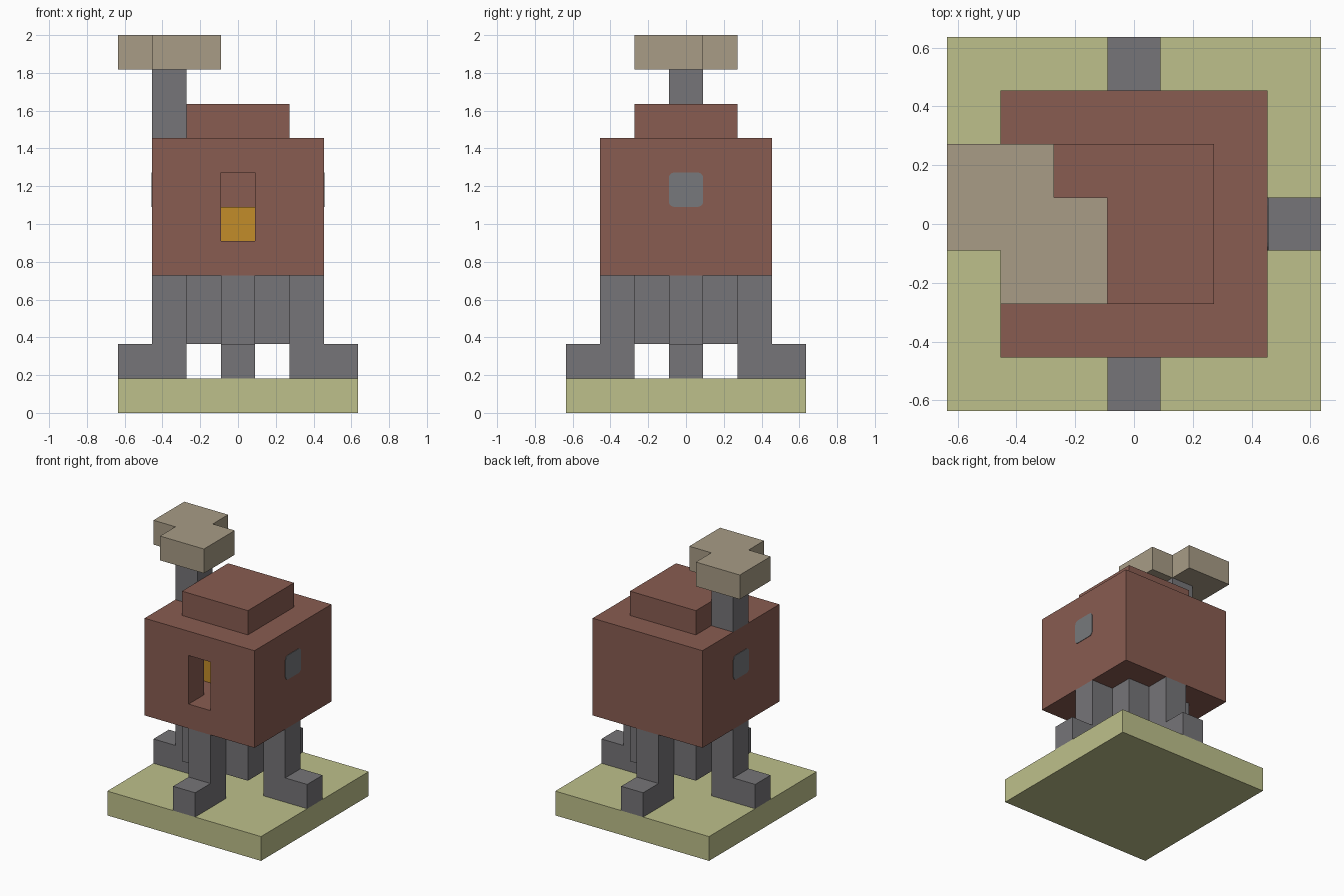
import bpy
import bmesh
from math import pi
from mathutils import Matrix, Vector

U = 2 / 11  # one block

if "Cube" in bpy.data.objects:
    bpy.data.objects.remove(bpy.data.objects["Cube"], do_unlink=True)


def material(name, hex_code):
    def linear(i):
        c = int(hex_code[i:i + 2], 16) / 255
        return c / 12.92 if c < 0.04045 else ((c + 0.055) / 1.055) ** 2.4
    rgba = (linear(0), linear(2), linear(4), 1)
    m = bpy.data.materials.new(name)
    m.use_nodes = True
    m.diffuse_color = rgba
    bsdf = m.node_tree.nodes["Principled BSDF"]
    bsdf.inputs["Base Color"].default_value = rgba
    bsdf.inputs["Roughness"].default_value = 0.9
    return m


GRASS = material("pale grass", "BEC08B")
BRICK = material("brick red", "895C51")
STONE = material("stone grey", "767578")
GLASS = material("window grey", "77797C")
SMOKE = material("smoke beige", "A89C86")
GLOW = material("amber", "C28C29")


def finish(name, bm, mat, matrix=Matrix()):
    bmesh.ops.transform(bm, matrix=Matrix.Scale(U, 4) @ matrix, verts=bm.verts)
    bmesh.ops.recalc_face_normals(bm, faces=bm.faces)
    mesh = bpy.data.meshes.new(name)
    bm.to_mesh(mesh)
    bm.free()
    mesh.materials.append(mat)
    obj = bpy.data.objects.new(name, mesh)
    bpy.context.collection.objects.link(obj)
    return obj


def prism(name, points, along, mat, matrix=Matrix(), rounding=0):
    """Extrude a flat outline, sizes in blocks."""
    bm = bmesh.new()
    face = bm.faces.new([bm.verts.new(p) for p in points])
    if rounding:
        bmesh.ops.bevel(bm, geom=bm.verts[:], offset=rounding, segments=3,
                        profile=0.5, affect='VERTICES')
        face = bm.faces[:][0]
    new = bmesh.ops.extrude_face_region(bm, geom=[face])["geom"]
    bmesh.ops.translate(bm, vec=Vector(along),
                        verts=[v for v in new if isinstance(v, bmesh.types.BMVert)])
    return finish(name, bm, mat, matrix)


def box(name, x, y, z, mat):
    outline = [(x[0], y[0], z[0]), (x[1], y[0], z[0]),
               (x[1], y[1], z[0]), (x[0], y[1], z[0])]
    return prism(name, outline, (0, 0, z[1] - z[0]), mat)


def carve(obj, cutter):
    mod = obj.modifiers.new("carve", 'BOOLEAN')
    mod.operation = 'DIFFERENCE'
    mod.solver = 'EXACT'
    mod.object = cutter
    bpy.context.view_layer.objects.active = obj
    bpy.ops.object.modifier_apply(modifier=mod.name)
    bpy.data.objects.remove(cutter, do_unlink=True)


def span(half):
    return (-half, half)


# Ground slab and the support under the house
box("ground", span(3.5), span(3.5), (0, 1), GRASS)
box("underside_block", span(1.5), span(1.5), (2, 4), STONE)

# Four legs with outward feet
leg_outline = [(-0.5, y, z) for y, z in
               [(-3.5, 1), (-1.5, 1), (-1.5, 4), (-2.5, 4), (-2.5, 2), (-3.5, 2)]]
for i, side in enumerate(("front", "left", "back", "right")):
    prism(side + "_leg", leg_outline, (1, 0, 0), STONE,
          Matrix.Rotation(i * pi / 2, 4, 'Z'))

# Hollow house with an open doorway
house = box("house", span(2.5), span(2.5), (4, 8), BRICK)
carve(house, box("room_cutter", span(1.5), span(1.5), (5, 7), BRICK))
carve(house, box("door_cutter", span(0.5), (-3, -1), (5, 7), BRICK))
box("hearth", span(1.5), span(0.5), (5, 6), GLOW)
box("roof", span(1.5), span(1.5), (8, 9), BRICK)

# Rounded windows on both sides
window_outline = [(2.49, y, z) for y, z in
                  [(-0.5, 6), (0.5, 6), (0.5, 7), (-0.5, 7)]]
for side, angle in (("left", 0), ("right", pi)):
    prism(side + "_window", window_outline, (0.03, 0, 0), GLASS,
          Matrix.Rotation(angle, 4, 'Z'), rounding=0.15)

# Chimney and its puff of smoke
box("chimney", (-2.5, -1.5), span(0.5), (8, 10), STONE)
smoke_outline = [(x, y, 10) for x, y in
                 [(-3.5, -0.5), (-2.5, -0.5), (-2.5, -1.5), (-0.5, -1.5),
                  (-0.5, 0.5), (-1.5, 0.5), (-1.5, 1.5), (-3.5, 1.5)]]
prism("smoke", smoke_outline, (0, 0, 1), SMOKE)
